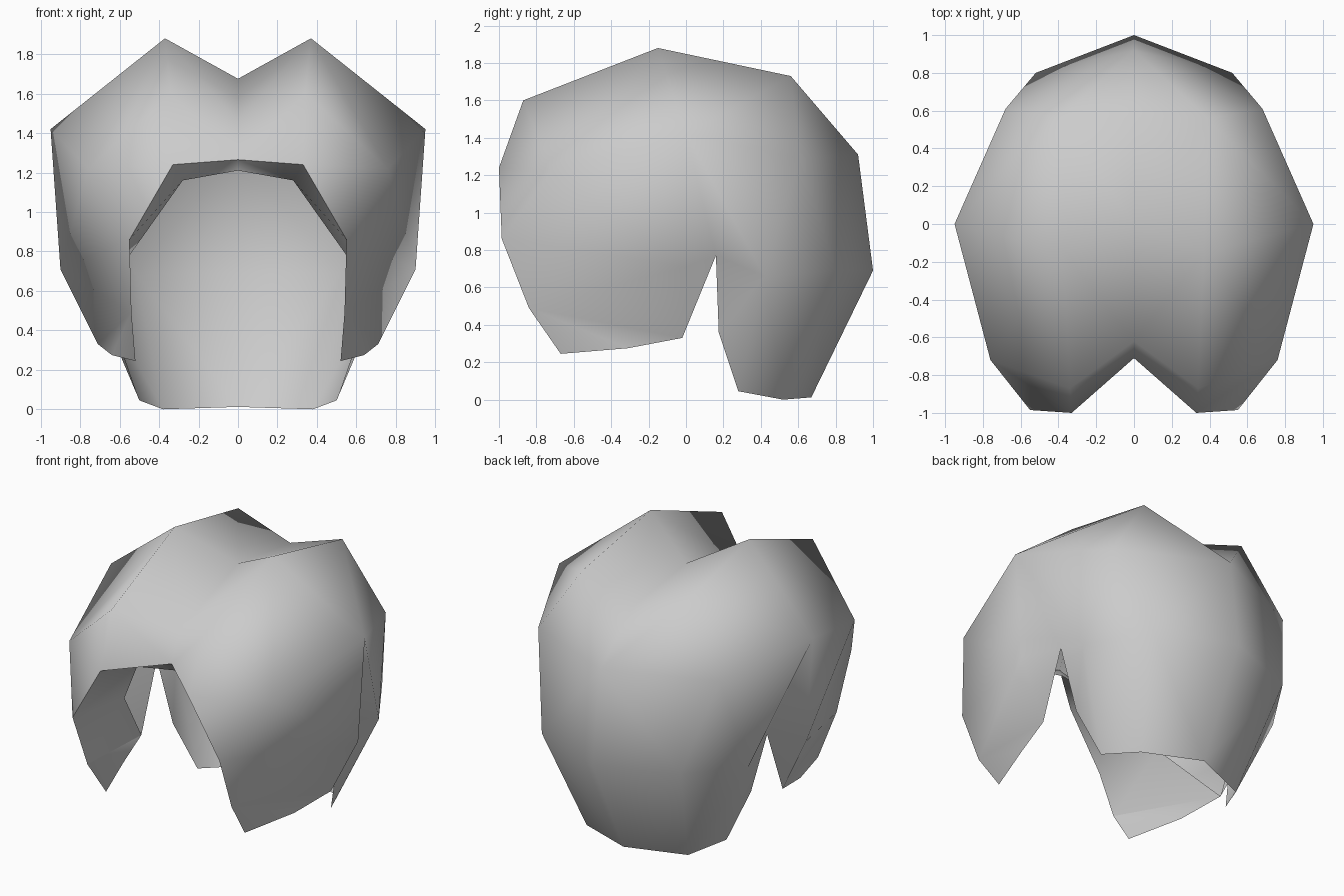
import bpy
import bmesh

cube = bpy.data.objects.get("Cube")
if cube:
    bpy.data.objects.remove(cube, do_unlink=True)

# Points shared by several strands
part = (0, 0, 1.675)
peak = (.37, -.15, 1.88)
side = (.95, 0, 1.42)
brow = (.76, -.72, 1.22)
temple = (.55, -.985, .86)
nape_side = (.68, .61, 1.29)
notch = (.72, .16, .77)
hip = (.9, 0, .71)
rim_middle = (0, -.71, 1.265)
rim_corner = (.33, -1, 1.24)
lock_edge = (.54, -.84, .49)
lock_back = (.71, -.02, .33)

# Strands of the back, from the side notch round to the centre parting
back = [
    [side, side, side, notch, (.61, .175, .36)],
    [side, side, side, (.76, .42, .66), (.5, .28, .045)],
    [peak, (.39, .56, 1.73), nape_side, (.52, .8, .69), (.38, .52, 0)],
    [part, (0, .56, 1.6), (0, .92, 1.31), (0, 1, .69), (0, .67, .012)],
]
# Strands over the forehead
fringe = [
    [part, (0, -.62, 1.46), rim_middle],
    [peak, (.34, -.87, 1.6), rim_corner],
    [side, brow, temple],
]
# Strands of the lock hanging in front of the notch
lock = [
    [brow, temple, lock_edge, (.52, -.67, .245)],
    [side, hip, lock_back, (.64, -.31, .275)],
]
lock_rear = [
    [side, hip, lock_back],
    [side, notch, notch],
]
# Turned-under band from the rim inwards
lining = [
    [rim_middle, (0, -.68, 1.21)],
    [rim_corner, (.28, -.68, 1.16)],
    [temple, (.55, -.43, .78)],
    [lock_edge, lock_back],
]

# Single light grey
grey = bpy.data.materials.new("light_grey")
grey.use_nodes = True
colour = (.6, .6, .6, 1)
grey.diffuse_color = colour
grey.node_tree.nodes["Principled BSDF"].inputs["Base Color"].default_value = colour


def build(name, groups):
    """Bridge neighbouring strands into a smooth mirrored sheet.

    Repeated points collapse a quad to a triangle."""
    bm = bmesh.new()
    verts = {}
    for strands in groups:
        for a, b in zip(strands, strands[1:]):
            for i in range(len(a) - 1):
                ring = list(dict.fromkeys((a[i], a[i + 1], b[i + 1], b[i])))
                if len(ring) < 3:
                    continue
                for p in ring:
                    if p not in verts:
                        verts[p] = bm.verts.new(p)
                bm.faces.new([verts[p] for p in ring]).smooth = True
    bmesh.ops.triangulate(bm, faces=bm.faces[:], quad_method='SHORT_EDGE')

    mesh = bpy.data.meshes.new(name)
    bm.to_mesh(mesh)
    bm.free()
    mesh.materials.append(grey)
    obj = bpy.data.objects.new(name, mesh)
    bpy.context.collection.objects.link(obj)
    mirror = obj.modifiers.new("mirror", 'MIRROR')
    mirror.use_clip = True
    mirror.merge_threshold = .001


build("hair_shell", (back, fringe, lock, lock_rear))
build("fringe_lining", (lining,))
